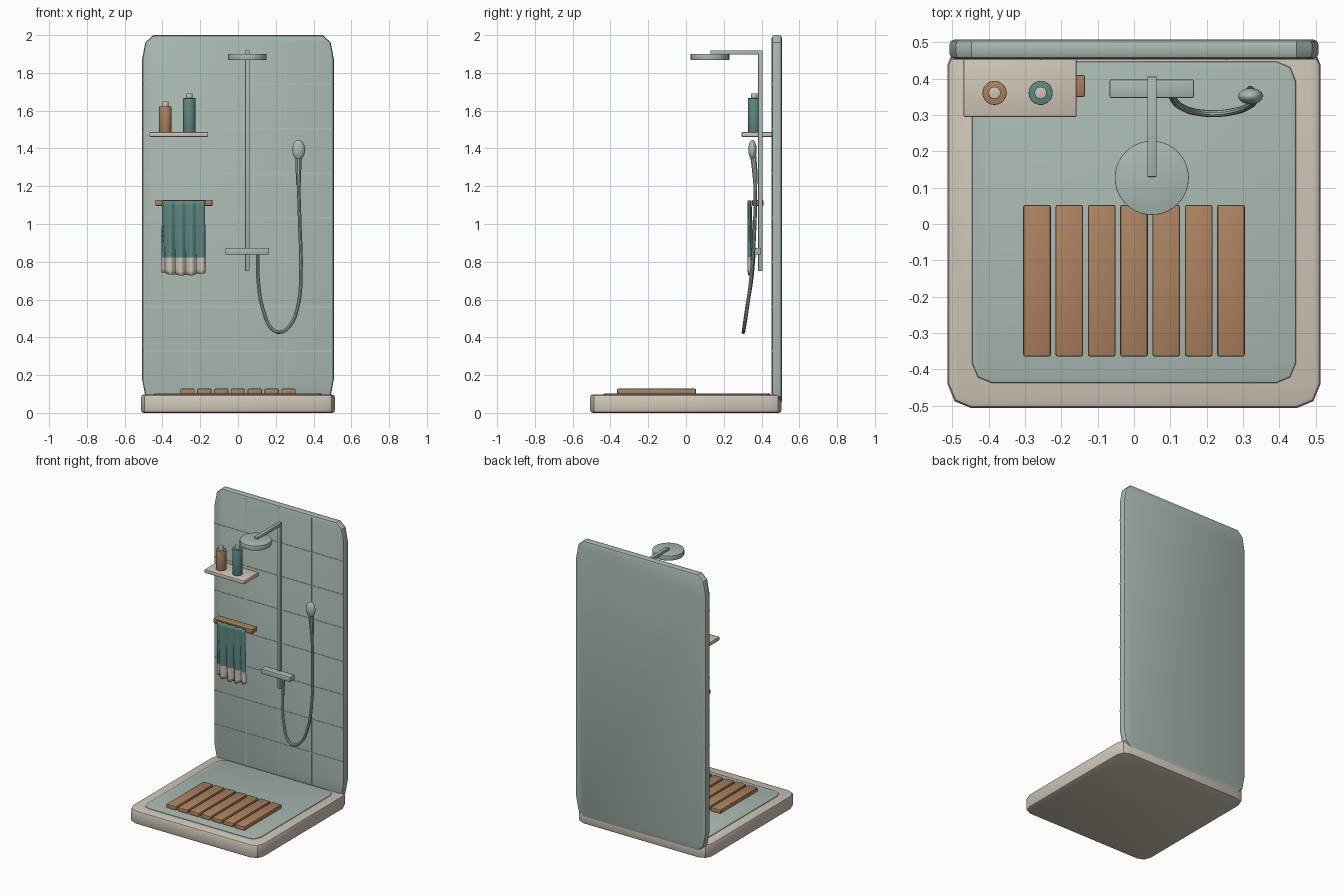
import bpy, bmesh
from math import sin, cos, pi, radians
from mathutils import Matrix, Vector

if "Cube" in bpy.data.objects:
    bpy.data.objects.remove(bpy.data.objects["Cube"], do_unlink=True)


def material(name, rgb):
    m = bpy.data.materials.new(name)
    m.use_nodes = True
    m.diffuse_color = (*rgb, 1)
    m.node_tree.nodes["Principled BSDF"].inputs["Base Color"].default_value = (*rgb, 1)
    return m


sage = material("sage green", (0.40, 0.49, 0.45))
beige = material("warm beige", (0.64, 0.57, 0.48))
wood = material("brown wood", (0.42, 0.225, 0.118))
teal = material("dark teal", (0.11, 0.25, 0.23))
grout = material("pale grout", (0.47, 0.54, 0.50))


def finish(ob, *mats):
    for m in mats:
        ob.data.materials.append(m)
    bpy.ops.object.select_all(action="DESELECT")
    ob.select_set(True)
    bpy.context.view_layer.objects.active = ob
    bpy.ops.object.shade_smooth_by_angle(angle=radians(32))
    return ob


def from_bmesh(name, bm, *mats):
    bmesh.ops.recalc_face_normals(bm, faces=bm.faces)
    me = bpy.data.meshes.new(name)
    bm.to_mesh(me)
    bm.free()
    ob = bpy.data.objects.new(name, me)
    bpy.context.collection.objects.link(ob)
    return finish(ob, *mats)


def box(name, mat, x, y, z, bevel=0.0):
    """Box from (min, max) ranges, with optional softened edges."""
    bm = bmesh.new()
    bmesh.ops.create_cube(bm, size=1)
    for v in bm.verts:
        v.co = Vector([r[0] + (c + 0.5) * (r[1] - r[0]) for r, c in zip((x, y, z), v.co)])
    if bevel:
        bmesh.ops.bevel(bm, geom=bm.edges[:], offset=bevel, segments=2,
                        profile=0.5, affect="EDGES")
    return from_bmesh(name, bm, mat)


def slab(name, mat, u, v, w, corner, bevel, upright=False):
    """Slab with clipped round corners; upright maps the outline to x and z."""
    cu, cv = corner
    bm = bmesh.new()
    ring = []
    for k, (su, sv) in enumerate(((1, 1), (-1, 1), (-1, -1), (1, -1))):
        for s in range(3):
            a = (k + s / 2) * pi / 2
            pu = (u[1] - cu if su > 0 else u[0] + cu) + cu * cos(a)
            pv = (v[1] - cv if sv > 0 else v[0] + cv) + cv * sin(a)
            ring.append(bm.verts.new((pu, w[0], pv) if upright else (pu, pv, w[0])))
    base = bm.faces.new(ring)
    ext = bmesh.ops.extrude_face_region(bm, geom=[base], use_keep_orig=True)
    top = [g for g in ext["geom"] if isinstance(g, bmesh.types.BMVert)]
    depth = w[1] - w[0]
    bmesh.ops.translate(bm, verts=top, vec=(0, depth, 0) if upright else (0, 0, depth))
    rims = [e for e in bm.edges if any(len(f.verts) > 4 for f in e.link_faces)]
    bmesh.ops.bevel(bm, geom=rims, offset=bevel, segments=2, profile=0.5, affect="EDGES")
    return from_bmesh(name, bm, mat)


def cylinder(name, mat, x, y, z, r, bevel=0.002):
    bm = bmesh.new()
    bmesh.ops.create_cone(bm, cap_ends=True, segments=40, radius1=r, radius2=r,
                          depth=z[1] - z[0],
                          matrix=Matrix.Translation((x, y, (z[0] + z[1]) / 2)))
    rims = [e for e in bm.edges if any(len(f.verts) > 4 for f in e.link_faces)]
    bmesh.ops.bevel(bm, geom=rims, offset=bevel, segments=2, profile=0.5, affect="EDGES")
    return from_bmesh(name, bm, mat)


def tube(name, mat, points, radii):
    """Smooth round tube through points, turned into a mesh."""
    cu = bpy.data.curves.new(name, "CURVE")
    cu.dimensions = "3D"
    cu.bevel_depth = 1.0
    cu.bevel_resolution = 3
    cu.resolution_u = 6
    cu.use_fill_caps = True
    sp = cu.splines.new("BEZIER")
    sp.bezier_points.add(len(points) - 1)
    for bp, p, r in zip(sp.bezier_points, points, radii):
        bp.co, bp.radius = p, r
        bp.handle_left_type = bp.handle_right_type = "AUTO"
    tmp = bpy.data.objects.new(name + " path", cu)
    bpy.context.collection.objects.link(tmp)
    bpy.context.view_layer.update()
    me = bpy.data.meshes.new_from_object(tmp.evaluated_get(bpy.context.evaluated_depsgraph_get()))
    bpy.data.objects.remove(tmp, do_unlink=True)
    me.materials.clear()
    ob = bpy.data.objects.new(name, me)
    bpy.context.collection.objects.link(ob)
    return finish(ob, mat)


# Base tray, floor panel and back wall
slab("shower_tray", beige, (-0.513, 0.513), (-0.507, 0.505), (0, 0.097), (0.065, 0.065), 0.014)
slab("floor_panel", sage, (-0.446, 0.446), (-0.438, 0.448), (0.08, 0.102), (0.055, 0.055), 0.005)
slab("back_wall", sage, (-0.508, 0.508), (0.05, 2.0), (0.455, 0.508), (0.06, 0.13), 0.014,
     upright=True)

# Tile joints
for i in range(7):
    z = 0.326 + i * 0.2357
    box(f"tile_joint_row_{i + 1}", grout, (-0.502, 0.502), (0.452, 0.46), (z - 0.003, z + 0.003))
for i in (-1, 0, 1):
    x = i * 0.255
    box(f"tile_joint_column_{i + 2}", grout, (x - 0.003, x + 0.003), (0.452, 0.46), (0.1, 1.985))

# Duckboard slats
for i in range(7):
    x = (i - 3) * 0.089
    box(f"floor_slat_{i + 1}", wood, (x - 0.038, x + 0.038), (-0.365, 0.053), (0.098, 0.128), 0.006)

# Shower column, arm, rain head and mixer
box("shower_column", sage, (0.038, 0.062), (0.382, 0.406), (0.75, 1.917), 0.002)
box("shower_arm", sage, (0.037, 0.062), (0.13, 0.406), (1.897, 1.918), 0.002)
cylinder("rain_head", sage, 0.049, 0.127, (1.868, 1.901), 0.102)
box("mixer_bar", sage, (-0.067, 0.165), (0.347, 0.398), (0.838, 0.874), 0.004)

# Hose, handle and hand shower
hose = [(0.105, 0.36, 0.85), (0.107, 0.346, 0.70), (0.135, 0.32, 0.54), (0.185, 0.306, 0.44),
        (0.225, 0.304, 0.428), (0.275, 0.31, 0.462), (0.318, 0.326, 0.57),
        (0.333, 0.348, 0.75), (0.327, 0.364, 1.0), (0.32, 0.368, 1.22)]
tube("hose", sage, hose, [0.0095] * len(hose))
tube("hand_shower_handle", sage, [(0.32, 0.368, 1.21), (0.32, 0.363, 1.29), (0.321, 0.355, 1.37)],
     [0.012, 0.015, 0.017])
bm = bmesh.new()
bmesh.ops.create_uvsphere(bm, u_segments=28, v_segments=16, radius=1,
                          matrix=Matrix.Translation((0.321, 0.352, 1.393))
                          @ Matrix.Diagonal((0.034, 0.022, 0.052, 1)))
from_bmesh("hand_shower_head", bm, sage)

# Shelf with two bottles
box("shelf", beige, (-0.469, -0.158), (0.294, 0.458), (1.461, 1.487), 0.005)
for name, mat, x, top in (("short_bottle", wood, -0.384, 1.623), ("tall_bottle", teal, -0.257, 1.666)):
    cylinder(name, mat, x, 0.361, (1.486, top), 0.033)
    cylinder(name + "_cap", beige, x, 0.361, (top - 0.004, top + 0.025), 0.017)

# Towel rail
box("towel_rail", wood, (-0.437, -0.135), (0.35, 0.41), (1.096, 1.128), 0.005)

# Hanging towel with a pale lower band
bm = bmesh.new()
cols, rows, band = 64, 16, 12
grid = []
for j in range(rows + 1):
    row = []
    for i in range(cols + 1):
        s = i / cols
        hem = 0.742 - 0.013 * sin(pi * s) + 0.003 * sin(8 * pi * s)
        if j <= band:
            z = 1.125 + (0.822 - 1.125) * j / band
        else:
            z = 0.822 + (hem - 0.822) * (j - band) / (rows - band)
        t = j / rows
        y = 0.336 + 0.008 * t + (0.005 + 0.006 * t) * sin(8 * pi * s)
        row.append(bm.verts.new((-0.4 + 0.223 * s, y, z)))
    grid.append(row)
for j in range(rows):
    for i in range(cols):
        f = bm.faces.new((grid[j][i], grid[j][i + 1], grid[j + 1][i + 1], grid[j + 1][i]))
        f.material_index = int(j >= band)
towel = from_bmesh("towel", bm, teal, beige)
thick = towel.modifiers.new("thickness", "SOLIDIFY")
thick.thickness = 0.012
thick.offset = 0
